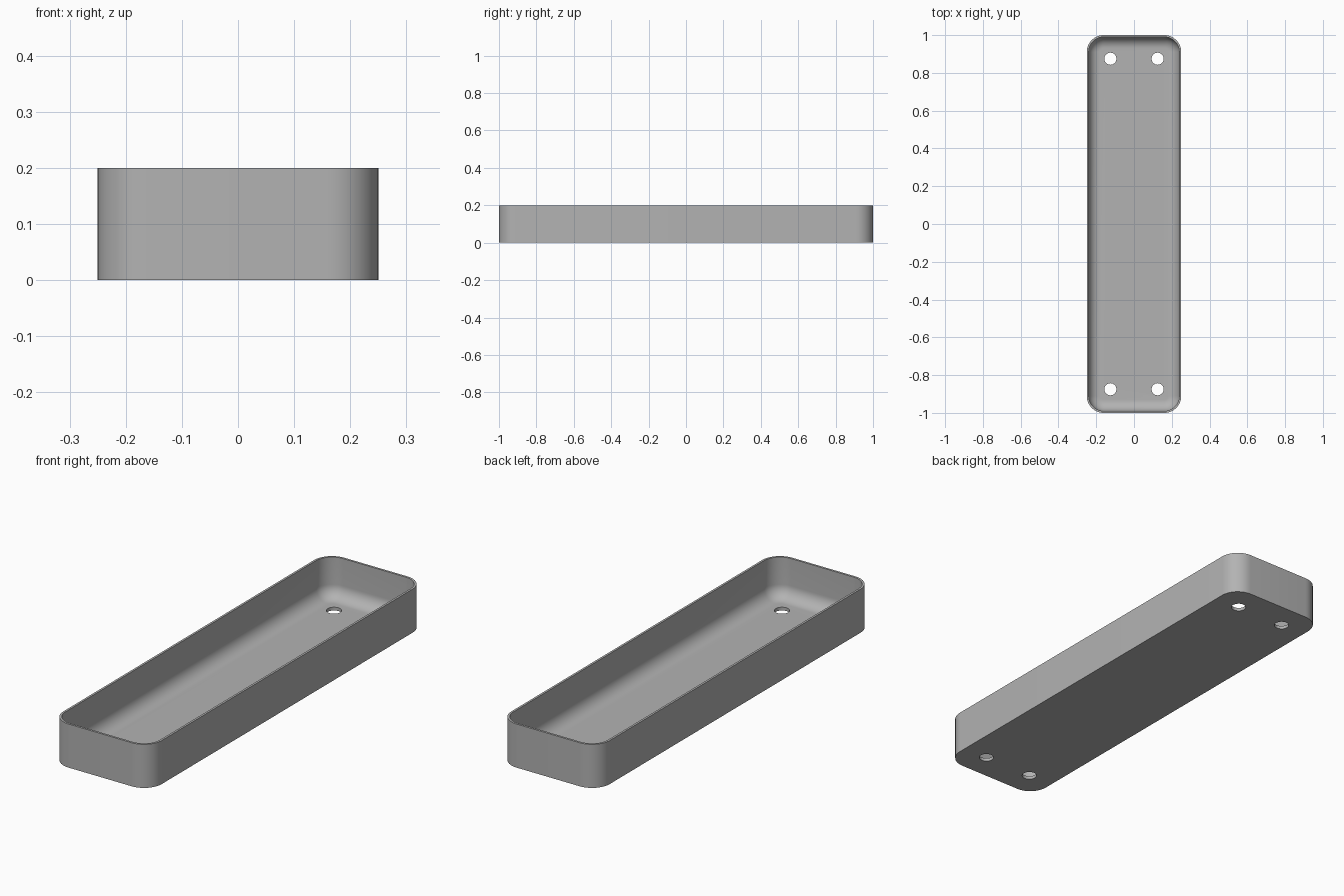
import bpy, bmesh, math

old = bpy.data.objects.get("Cube")
if old:
    bpy.data.objects.remove(old, do_unlink=True)

HALF_X, HALF_Y, HEIGHT = 0.25, 1.0, 0.2
CORNER, WALL, FLOOR, FILLET = 0.09, 0.01, 0.015, 0.06
HOLE_X, HOLE_Y, HOLE_R = 0.125, 0.875, 0.032
STEPS = 12

grey = bpy.data.materials.new("grey")
grey.use_nodes = True
colour = (0.45, 0.45, 0.45, 1)
grey.diffuse_color = colour
grey.node_tree.nodes["Principled BSDF"].inputs["Base Color"].default_value = colour


def ring(bm, inset, z):
    """Rounded rectangle, shrunk by inset, at height z."""
    r = CORNER - inset
    cx, cy = HALF_X - CORNER, HALF_Y - CORNER
    verts = []
    for quarter, (sx, sy) in enumerate([(1, 1), (-1, 1), (-1, -1), (1, -1)]):
        for i in range(STEPS + 1):
            a = (quarter + i / STEPS) * math.pi / 2
            verts.append(bm.verts.new((sx * cx + r * math.cos(a), sy * cy + r * math.sin(a), z)))
    return verts


# Tray shell: outer wall, rim, inner wall, rounded inner floor edge
profile = [(0, 0), (0, HEIGHT), (WALL, HEIGHT)]
for i in range(STEPS + 1):
    a = i / STEPS * math.pi / 2
    profile.append((WALL + FILLET * (1 - math.cos(a)), FLOOR + FILLET * (1 - math.sin(a))))

bm = bmesh.new()
rings = [ring(bm, inset, z) for inset, z in profile]
for low, high in zip(rings, rings[1:]):
    for i in range(len(low)):
        j = (i + 1) % len(low)
        bm.faces.new((low[i], low[j], high[j], high[i]))
bm.faces.new(rings[0][::-1])
bm.faces.new(rings[-1])
bmesh.ops.recalc_face_normals(bm, faces=bm.faces)
mesh = bpy.data.meshes.new("tray")
bm.to_mesh(mesh)
bm.free()
mesh.materials.append(grey)
tray = bpy.data.objects.new("tray", mesh)
bpy.context.collection.objects.link(tray)

# Four round holes through the floor
for sx in (-1, 1):
    for sy in (-1, 1):
        bpy.ops.mesh.primitive_cylinder_add(vertices=32, radius=HOLE_R, depth=0.1,
                                            location=(sx * HOLE_X, sy * HOLE_Y, 0))
        cutter = bpy.context.object
        cutter.name = "hole_cutter"
        cutter.hide_render = True
        cutter.data.materials.append(grey)
        cut = tray.modifiers.new("hole", "BOOLEAN")
        cut.operation = "DIFFERENCE"
        cut.solver = "EXACT"
        cut.object = cutter
        bpy.ops.object.select_all(action="DESELECT")
        tray.select_set(True)
        bpy.context.view_layer.objects.active = tray
        bpy.ops.object.modifier_apply(modifier=cut.name)
        bpy.data.objects.remove(cutter, do_unlink=True)

bpy.ops.object.shade_smooth_by_angle(angle=math.radians(35))
